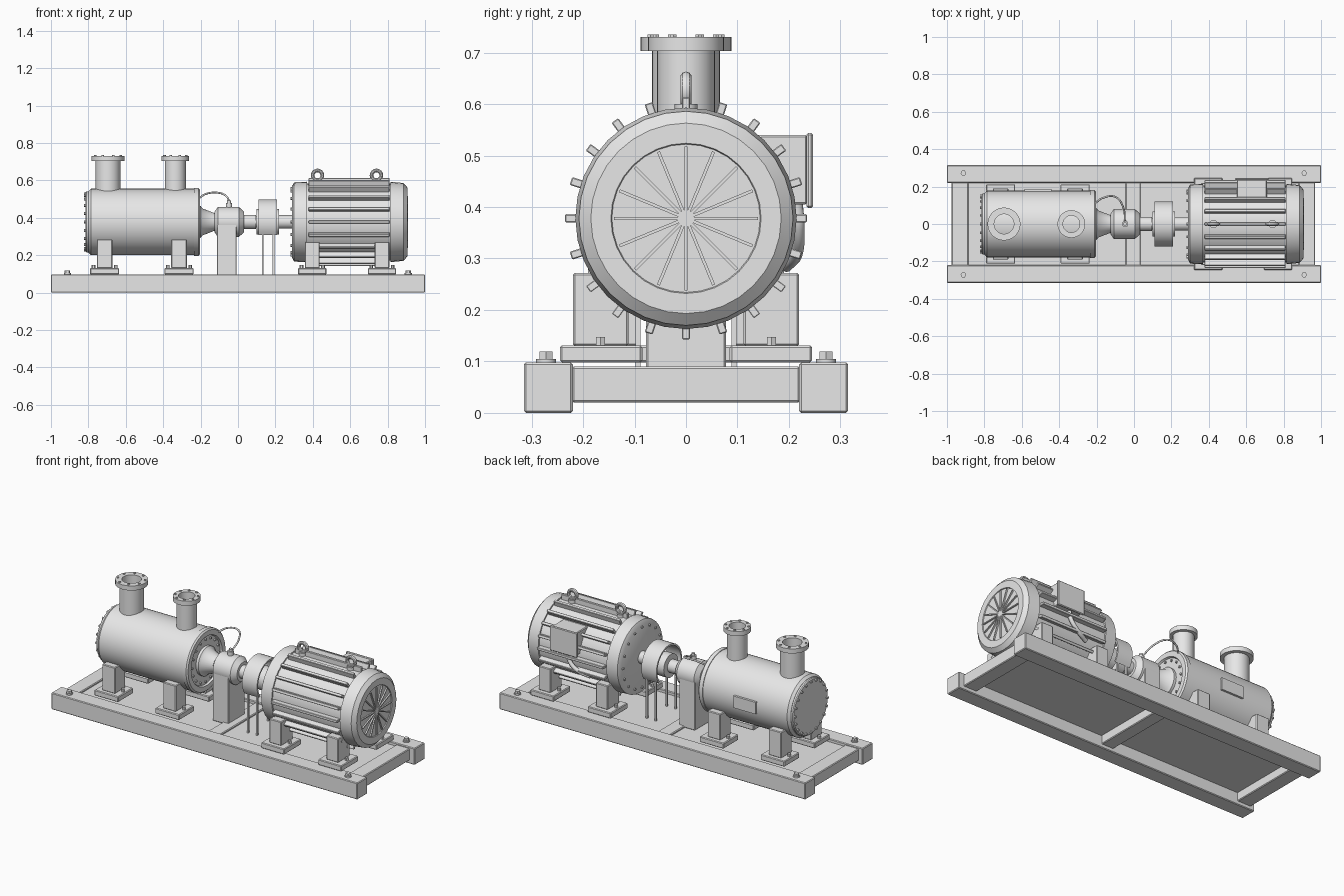
import bpy, bmesh
from math import pi, sin, cos, radians
from mathutils import Vector, Matrix

cube = bpy.data.objects.get("Cube")
if cube:
    bpy.data.objects.remove(cube, do_unlink=True)

GREY = (0.8, 0.8, 0.8, 1)
mat = bpy.data.materials.new("painted_grey")
mat.use_nodes = True
mat.diffuse_color = GREY
mat.node_tree.nodes["Principled BSDF"].inputs["Base Color"].default_value = GREY

AXIS_Z = 0.378      # height of the shaft line
X, Y, Z = Vector((1, 0, 0)), Vector((0, 1, 0)), Vector((0, 0, 1))


def finish(name, bm):
    bmesh.ops.recalc_face_normals(bm, faces=bm.faces)
    me = bpy.data.meshes.new(name)
    bm.to_mesh(me)
    bm.free()
    me.materials.append(mat)
    me.shade_smooth()
    me.set_sharp_from_angle(angle=radians(32))
    ob = bpy.data.objects.new(name, me)
    bpy.context.collection.objects.link(ob)
    return ob


def box(name, lo, hi, bevel=0.004, matrix=None):
    bm = bmesh.new()
    lo, hi = Vector(lo), Vector(hi)
    bmesh.ops.create_cube(bm, size=1)
    for v in bm.verts:
        v.co = (lo + hi) / 2 + v.co * (hi - lo)
    if bevel:
        bmesh.ops.bevel(bm, geom=bm.edges[:], offset=bevel, segments=1, affect='EDGES')
    if matrix:
        bm.transform(matrix)
    return finish(name, bm)


def lathe(name, profile, origin, axis=X, segs=32, closed=False):
    """Revolve (distance, radius) points around an axis."""
    bm = bmesh.new()
    vs = [bm.verts.new((r, 0, t)) for t, r in profile]
    pairs = list(zip(vs, vs[1:])) + ([(vs[-1], vs[0])] if closed else [])
    es = [bm.edges.new(p) for p in pairs]
    bmesh.ops.spin(bm, geom=vs + es, cent=(0, 0, 0), axis=Z, angle=2 * pi,
                   steps=segs, use_merge=True)
    bmesh.ops.remove_doubles(bm, verts=bm.verts[:], dist=1e-5)
    rot = Z.rotation_difference(axis).to_matrix().to_4x4()
    bm.transform(Matrix.Translation(origin) @ rot)
    return finish(name, bm)


def rod(name, origin, axis, length, r, segs=16):
    return lathe(name, [(0, 0), (0, r), (length, r), (length, 0)], origin, axis, segs)


def bolt_ring(name, centre, axis, radius, count, r, h, phase=0.0):
    u = Y if axis.x else X
    w = axis.cross(u)
    for i in range(count):
        a = 2 * pi * (i + phase) / count
        p = Vector(centre) + u * cos(a) * radius + w * sin(a) * radius
        rod(name, p, axis, h, r, 6)


def tube(name, points, r):
    cu = bpy.data.curves.new(name, 'CURVE')
    cu.dimensions = '3D'
    cu.bevel_depth, cu.bevel_resolution, cu.resolution_u = r, 3, 8
    cu.use_fill_caps = True
    sp = cu.splines.new('BEZIER')
    sp.bezier_points.add(len(points) - 1)
    for bp, p in zip(sp.bezier_points, points):
        bp.co = p
        bp.handle_left_type = bp.handle_right_type = 'AUTO'
    cu.materials.append(mat)
    ob = bpy.data.objects.new(name, cu)
    bpy.context.collection.objects.link(ob)


def mirrored_box(name, lo, hi, bevel=0.004):
    """Box on the back side plus its copy on the front side."""
    box("back_" + name, lo, hi, bevel)
    box("front_" + name, (lo[0], -hi[1], lo[2]), (hi[0], -lo[1], hi[2]), bevel)


# Skid frame
mirrored_box("rail", (-1, 0.22, 0), (1, 0.315, 0.098))
for x0, x1 in ((-0.975, -0.885), (-0.045, 0.035), (0.88, 0.968)):
    box("cross_member", (x0, -0.222, 0.02), (x1, 0.222, 0.09))
box("deck_plate", (-0.97, -0.222, 0.07), (0.96, 0.222, 0.08), 0)
for x in (-0.912, 0.91):
    for y in (-0.272, 0.272):
        rod("anchor_washer", (x, y, 0.097), Z, 0.008, 0.019)
        rod("anchor_bolt", (x, y, 0.1), Z, 0.019, 0.015, 6)


# Feet: pad, leg and hold-down bolts
def feet(name, x, half_pad, half_leg, pad_y, leg_y, top):
    mirrored_box(name + "_pad", (x - half_pad, pad_y[0], 0.098), (x + half_pad, pad_y[1], 0.131))
    mirrored_box(name + "_leg", (x - half_leg, leg_y[0], 0.13), (x + half_leg, leg_y[1], top))
    for s in (-1, 1):
        for t in (-1, 1):
            bx = x + t * (half_leg + half_pad) / 2
            rod(name + "_foot_bolt", (bx, s * sum(leg_y) / 2, 0.13), Z, 0.017, 0.01, 6)


for x in (-0.713, -0.315):
    feet("pump", x, 0.078, 0.042, (0.07, 0.212), (0.09, 0.19), 0.285)
for x in (0.397, 0.77):
    feet("motor", x, 0.076, 0.039, (0.085, 0.245), (0.112, 0.22), 0.272)

# Pump barrel and end covers
centre = (0, 0, AXIS_Z)
lathe("pump_barrel", [(-0.8, 0), (-0.8, 0.165), (-0.785, 0.178), (-0.235, 0.178),
                      (-0.235, 0.182), (-0.212, 0.182), (-0.204, 0.174), (-0.204, 0.145),
                      (-0.215, 0.14), (-0.215, 0)], centre, segs=48)
lathe("pump_end_cover", [(-0.8, 0), (-0.815, 0), (-0.815, 0.158), (-0.81, 0.163),
                         (-0.795, 0.163)], centre, segs=48)
bolt_ring("end_cover_bolt", (-0.814, 0, AXIS_Z), -X, 0.15, 20, 0.008, 0.009)
bolt_ring("drive_cover_bolt", (-0.216, 0, AXIS_Z), X, 0.125, 16, 0.007, 0.009)
box("nameplate", (-0.585, 0.17, 0.345), (-0.44, 0.187, 0.415), 0)

# Nozzles with bolted flanges
for name, x, r, rf in (("inlet", -0.695, 0.066, 0.088), ("outlet", -0.335, 0.056, 0.074)):
    inner = r * 0.8
    lathe(name + "_nozzle", [(0.5, r), (0.703, r), (0.703, rf), (0.73, rf),
                             (0.73, inner), (0.5, inner)], (x, 0, 0), Z, 32, True)
    bolt_ring(name + "_flange_bolt", (x, 0, 0.729), Z, (r + rf) / 2 * 0.97, 8, 0.007, 0.006, 0.5)

# Bearing bracket, housing and pedestal
lathe("bearing_bracket", [(-0.22, 0), (-0.22, 0.085), (-0.2, 0.085), (-0.19, 0.072), (-0.12, 0.045),
                          (-0.1, 0.045)], centre)
lathe("bearing_housing", [(-0.125, 0), (-0.125, 0.055), (-0.108, 0.08), (0.005, 0.08),
                          (0.032, 0.055), (0.032, 0)], centre)
box("bearing_pedestal", (-0.113, -0.078, 0.08), (-0.008, 0.078, 0.37))
rod("oil_cap", (-0.048, 0, 0.45), Z, 0.03, 0.017)
rod("oil_cap_stem", (-0.048, 0, 0.475), Z, 0.018, 0.01)
tube("seal_tube", [(-0.21, 0.11, 0.505), (-0.165, 0.14, 0.53), (-0.1, 0.145, 0.533),
                   (-0.058, 0.09, 0.51), (-0.048, 0.01, 0.475)], 0.005)

# Shaft and coupling
rod("shaft", (0, 0, AXIS_Z), X, 0.3, 0.03, 24)
rod("pump_hub", (0.03, 0, AXIS_Z), X, 0.065, 0.038, 24)
rod("motor_hub", (0.215, 0, AXIS_Z), X, 0.08, 0.036, 24)
for x in (0.098, 0.168):
    rod("coupling_half", (x, 0, AXIS_Z), X, 0.05, 0.068, 32)

# Curved coupling guard, open at the bottom
bm = bmesh.new()
steps, start, end = 24, radians(-36), radians(216)
rows = []
for i in range(steps + 1):
    a = start + (end - start) * i / steps
    rows.append([bm.verts.new((x, r * cos(a), AXIS_Z + r * sin(a)))
                 for x, r in ((0.11, 0.12), (0.208, 0.12), (0.208, 0.11), (0.11, 0.11))])
for a, b in zip(rows, rows[1:]):
    for j in range(4):
        bm.faces.new((a[j], a[j - 1], b[j - 1], b[j]))
bm.faces.new(rows[0])
bm.faces.new(rows[-1])
finish("coupling_guard", bm)
for x in (0.132, 0.19):
    mirrored_box("guard_leg", (x - 0.005, 0.088, 0.08), (x + 0.005, 0.098, 0.325), 0)

# Motor body
lathe("motor_body", [(0.288, 0), (0.288, 0.19), (0.3, 0.212), (0.37, 0.215), (0.37, 0.206),
                     (0.815, 0.206), (0.815, 0.215), (0.885, 0.208), (0.905, 0.185),
                     (0.905, 0.146), (0.9, 0.144), (0.9, 0)], centre, segs=32)
bolt_ring("motor_cover_bolt", (0.29, 0, AXIS_Z), -X, 0.178, 16, 0.008, 0.008)
for i in range(20):
    turn = Matrix.Translation(centre) @ Matrix.Rotation(2 * pi * i / 20, 4, 'X')
    box("cooling_fin", (0.378, -0.008, 0.19), (0.81, 0.008, 0.235), 0.002, turn)

# Fan grille spokes
for i in range(16):
    turn = Matrix.Translation(centre) @ Matrix.Rotation(2 * pi * i / 16, 4, 'X')
    box("grille_spoke", (0.895, -0.003, 0), (0.908, 0.003, 0.14), 0, turn)

# Lifting eyes
for x in (0.425, 0.74):
    ring = [(0.011 * sin(2 * pi * k / 10), 0.026 + 0.01 * cos(2 * pi * k / 10)) for k in range(10)]
    lathe("lifting_eye", ring, (x, 0, 0.627), Y, 24, True)
    rod("lifting_eye_base", (x, 0, 0.58), Z, 0.02, 0.022)

# Terminal box and cable conduit
box("terminal_box", (0.55, 0.13, 0.405), (0.71, 0.236, 0.54))
box("terminal_box_lid", (0.54, 0.234, 0.398), (0.72, 0.247, 0.544))
tube("cable_conduit", [(0.62, 0.215, 0.41), (0.61, 0.219, 0.36), (0.56, 0.215, 0.31),
                       (0.49, 0.195, 0.285)], 0.012)
